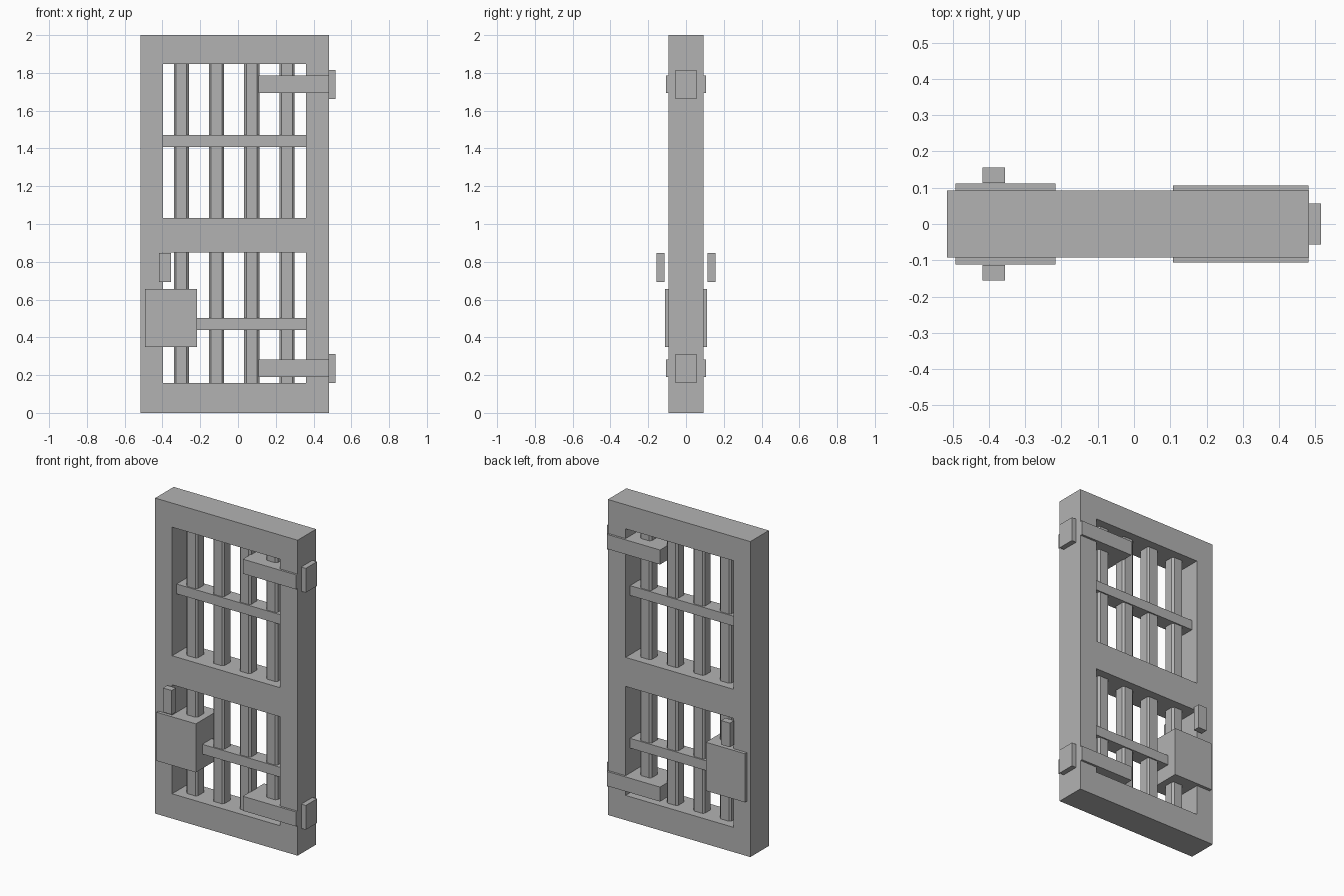
import bpy
import bmesh

old = bpy.data.objects.get("Cube")
if old:
    bpy.data.objects.remove(old, do_unlink=True)

# Single plain grey metal
GREY = (0.45, 0.45, 0.45, 1.0)
metal = bpy.data.materials.new("grey_metal")
metal.use_nodes = True
metal.diffuse_color = GREY
metal.node_tree.nodes["Principled BSDF"].inputs["Base Color"].default_value = GREY


def finish(name, bm):
    bmesh.ops.recalc_face_normals(bm, faces=bm.faces)
    mesh = bpy.data.meshes.new(name)
    bm.to_mesh(mesh)
    bm.free()
    mesh.materials.append(metal)
    obj = bpy.data.objects.new(name, mesh)
    bpy.context.collection.objects.link(obj)
    return obj


def box(name, xs, ys, zs, chamfer=0.0):
    """Box from (min, max) ranges; chamfer cuts the vertical edges."""
    bm = bmesh.new()
    bmesh.ops.create_cube(bm, size=1)
    for v in bm.verts:
        for i, (lo, hi) in enumerate((xs, ys, zs)):
            v.co[i] = lo if v.co[i] < 0 else hi
    if chamfer:
        upright = [e for e in bm.edges
                   if abs(e.verts[0].co.z - e.verts[1].co.z) > 0.01]
        bmesh.ops.bevel(bm, geom=upright, offset=chamfer, segments=1,
                        affect='EDGES')
    return finish(name, bm)


# Door frame: one slab with two window openings
X = (-0.516, -0.397, 0.359, 0.483)
Z = (0.0, 0.157, 0.848, 1.032, 1.847, 2.0)
DEPTH = 0.0925
bm = bmesh.new()
grid = [[bm.verts.new((x, -DEPTH, z)) for z in Z] for x in X]
for i in range(3):
    for j in range(5):
        if i == 1 and j in (1, 3):
            continue
        bm.faces.new((grid[i][j], grid[i + 1][j],
                      grid[i + 1][j + 1], grid[i][j + 1]))
ext = bmesh.ops.extrude_face_region(bm, geom=bm.faces[:])
for v in ext["geom"]:
    if isinstance(v, bmesh.types.BMVert):
        v.co.y = DEPTH
finish("door_frame", bm)

# Upright bars with chamfered corners, in both openings
for n in range(4):
    cx = -0.300 + n * 0.1865
    for label, lo, hi in (("lower", Z[1], Z[2]), ("upper", Z[3], Z[4])):
        box(f"{label}_bar_{n + 1}", (cx - 0.04, cx + 0.04), (-0.04, 0.04),
            (lo - 0.01, hi + 0.01), chamfer=0.0115)

# Horizontal crossbars
for label, z in (("lower", 0.471), ("upper", 1.439)):
    box(f"{label}_crossbar", (X[1] - 0.01, X[2] + 0.01), (-0.048, 0.048),
        (z - 0.031, z + 0.031))

# Hinges: strap wrapping the frame and a block on the outer edge
for label, z in (("lower", 0.236), ("upper", 1.739)):
    box(f"{label}_hinge_strap", (0.108, 0.4815), (-0.106, 0.106),
        (z - 0.046, z + 0.046))
    box(f"{label}_hinge_block", (0.48, 0.515), (-0.056, 0.056),
        (z - 0.077, z + 0.077))

# Lock box with a handle on each side
box("lock_box", (-0.492, -0.217), (-0.112, 0.112), (0.348, 0.656))
for label, s in (("front", -1), ("back", 1)):
    box(f"{label}_handle", (-0.417, -0.356),
        tuple(sorted((s * 0.113, s * 0.156))), (0.694, 0.847))
